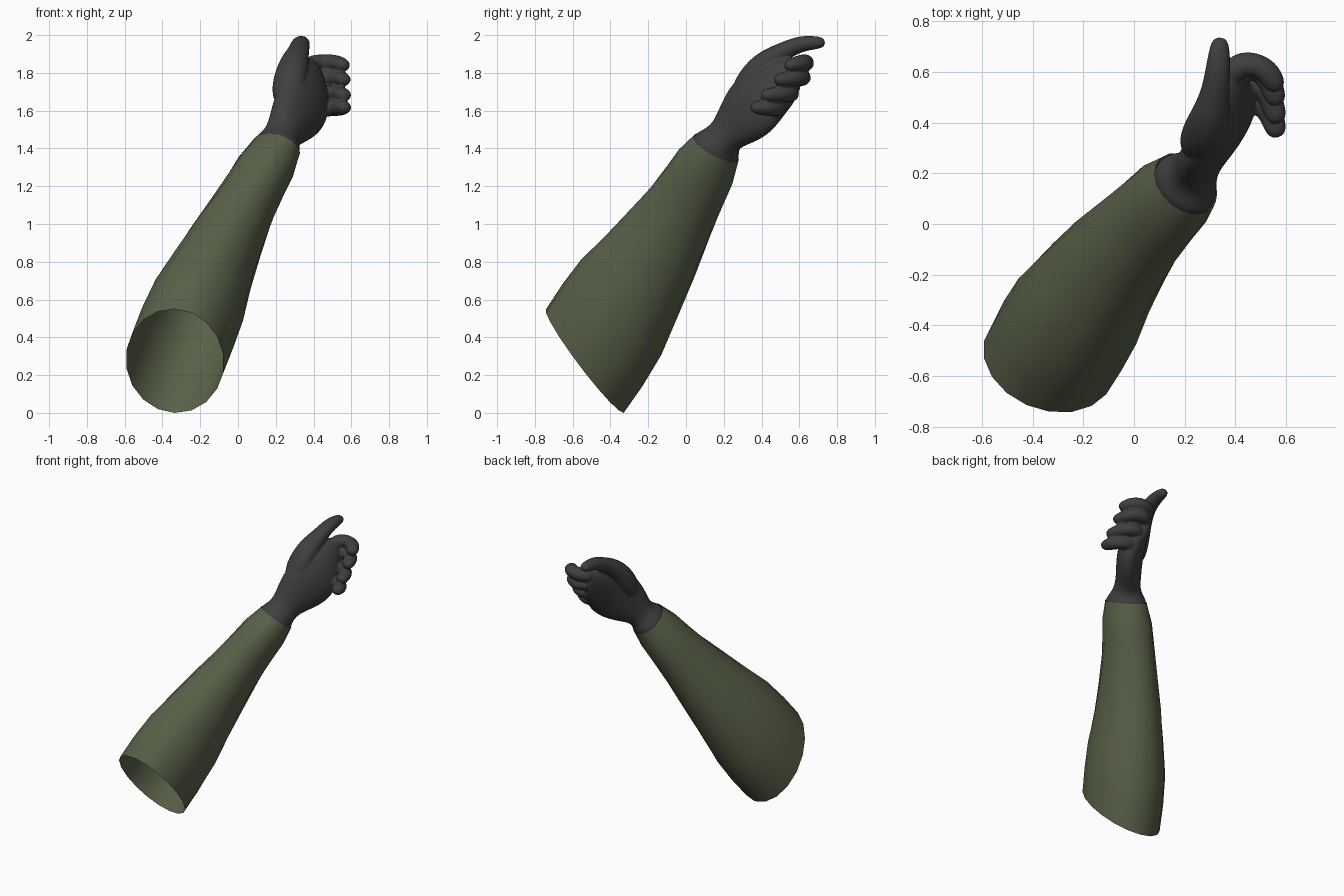
import bpy, bmesh, math
from mathutils import Vector as V

cube = bpy.data.objects.get("Cube")
if cube:
    bpy.data.objects.remove(cube)


def material(name, rgb):
    m = bpy.data.materials.new(name)
    m.use_nodes = True
    m.diffuse_color = (*rgb, 1)
    bsdf = m.node_tree.nodes["Principled BSDF"]
    bsdf.inputs["Base Color"].default_value = (*rgb, 1)
    bsdf.inputs["Roughness"].default_value = 0.8
    return m


olive = material("olive cloth", (0.10, 0.12, 0.065))
charcoal = material("charcoal glove", (0.05, 0.05, 0.05))


def loft(bm, rings, sides, caps):
    """Skin a list of (centre, half axis, half axis) ellipses."""
    loops = []
    for c, u, v in rings:
        angles = [2 * math.pi * i / sides for i in range(sides)]
        loops.append([bm.verts.new(c + u * math.cos(a) + v * math.sin(a)) for a in angles])
    for lo, hi in zip(loops, loops[1:]):
        for i in range(sides):
            j = (i + 1) % sides
            bm.faces.new((lo[i], lo[j], hi[j], hi[i]))
    if caps:
        bm.faces.new(loops[0][::-1])
        bm.faces.new(loops[-1])


def digit(bm, path, radii, wide):
    """A round-ended tapered tube, wider sideways than it is tall."""
    pts = [V(p) for p in path]
    rad = list(radii)
    end = (pts[-1] - pts[-2]).normalized()
    tip, r = pts[-1], rad[-1]
    pts += [tip + end * r * 0.65, tip + end * r]
    rad += [r * 0.75, r * 0.35]
    rings = []
    for i, (p, r) in enumerate(zip(pts, rad)):
        d = (pts[min(i + 1, len(pts) - 1)] - pts[max(i - 1, 0)]).normalized()
        u = d.cross(V((0, 0, 1))).normalized()
        rings.append((p, u * r * wide, d.cross(u) * r))
    loft(bm, rings, 10, True)


def finish(name, bm, mat):
    bmesh.ops.recalc_face_normals(bm, faces=bm.faces)
    for f in bm.faces:
        f.smooth = True
    mesh = bpy.data.meshes.new(name)
    bm.to_mesh(mesh)
    bm.free()
    mesh.materials.append(mat)
    ob = bpy.data.objects.new(name, mesh)
    bpy.context.collection.objects.link(ob)
    return ob


# Sleeve: open tube blended from the wide end to the cuff, fuller in the middle
c0, u0, v0 = V((-.335, -.535, .275)), V((0, -.205, .275)), V((.26, -.04, -.01))
c1, u1, v1 = V((.205, .16, 1.405)), V((.065, -.118, .045)), V((.105, .025, -.062))
rings = []
for t, s in ((0, 1), (.12, 1.09), (.25, 1.16), (.4, 1.14), (.55, 1.13),
             (.7, 1.1), (.82, 1.11), (.91, 1.13), (1, 1)):
    bow = math.sin(math.pi * t)
    rings.append((c0.lerp(c1, t) + V((-.033, .024, 0)) * bow,
                  u0.lerp(u1, t) * s, v0.lerp(v1, t) * s))
bm = bmesh.new()
loft(bm, rings, 18, False)
finish("sleeve", bm, olive)

# Hand: wrist root tucked in the cuff, then wrist and palm
bm = bmesh.new()
rings = [(c1 + V((.02, .028, .05)) * k, u1 * s, v1 * s)
         for k, s in ((-2, .8), (-1, .98), (0, 1.02), (.4, .95))]
for c, across, forward, thick in (
        ((.242, .22, 1.475), (.055, .06, -.07), (.1, .2, .25), .09),
        ((.275, .27, 1.535), (.075, .075, -.11), (.12, .3, .27), .09),
        ((.33, .345, 1.62), (.09, .085, -.155), (.12, .3, .27), .095),
        ((.385, .46, 1.71), (.075, .03, -.17), (.15, .3, .15), .09),
        ((.405, .55, 1.74), (.04, -.035, -.15), (.2, .3, 0), .075),
        ((.42, .6, 1.755), (.035, -.04, -.12), (.2, .3, 0), .045)):
    a = V(across)
    rings.append((V(c), a.cross(V(forward)).normalized() * thick, a))
loft(bm, rings, 12, True)

# Thumb
digit(bm, ((.25, .28, 1.62), (.268, .325, 1.73), (.295, .41, 1.852), (.32, .51, 1.912),
           (.332, .61, 1.958), (.338, .7, 1.96)),
      (.06, .088, .074, .052, .046, .036), 1.15)

# Four curled fingers, index to little
for path in (((.36, .57, 1.84), (.43, .645, 1.855), (.52, .615, 1.855), (.552, .56, 1.842)),
             ((.38, .57, 1.77), (.45, .63, 1.778), (.53, .585, 1.775), (.556, .505, 1.765)),
             ((.39, .51, 1.69), (.46, .57, 1.692), (.535, .515, 1.69), (.558, .435, 1.682)),
             ((.4, .45, 1.61), (.47, .505, 1.615), (.54, .44, 1.615), (.558, .38, 1.617))):
    digit(bm, path, (.05, .048, .046, .04), 1.18)
hand = finish("gloved_hand", bm, charcoal)
sub = hand.modifiers.new("round", "SUBSURF")
sub.levels = sub.render_levels = 2
fuse = hand.modifiers.new("fuse", "REMESH")
fuse.mode = "VOXEL"
fuse.voxel_size = 0.007
fuse.use_smooth_shade = True
soft = hand.modifiers.new("soften", "SMOOTH")
soft.factor = 0.5
soft.iterations = 2
